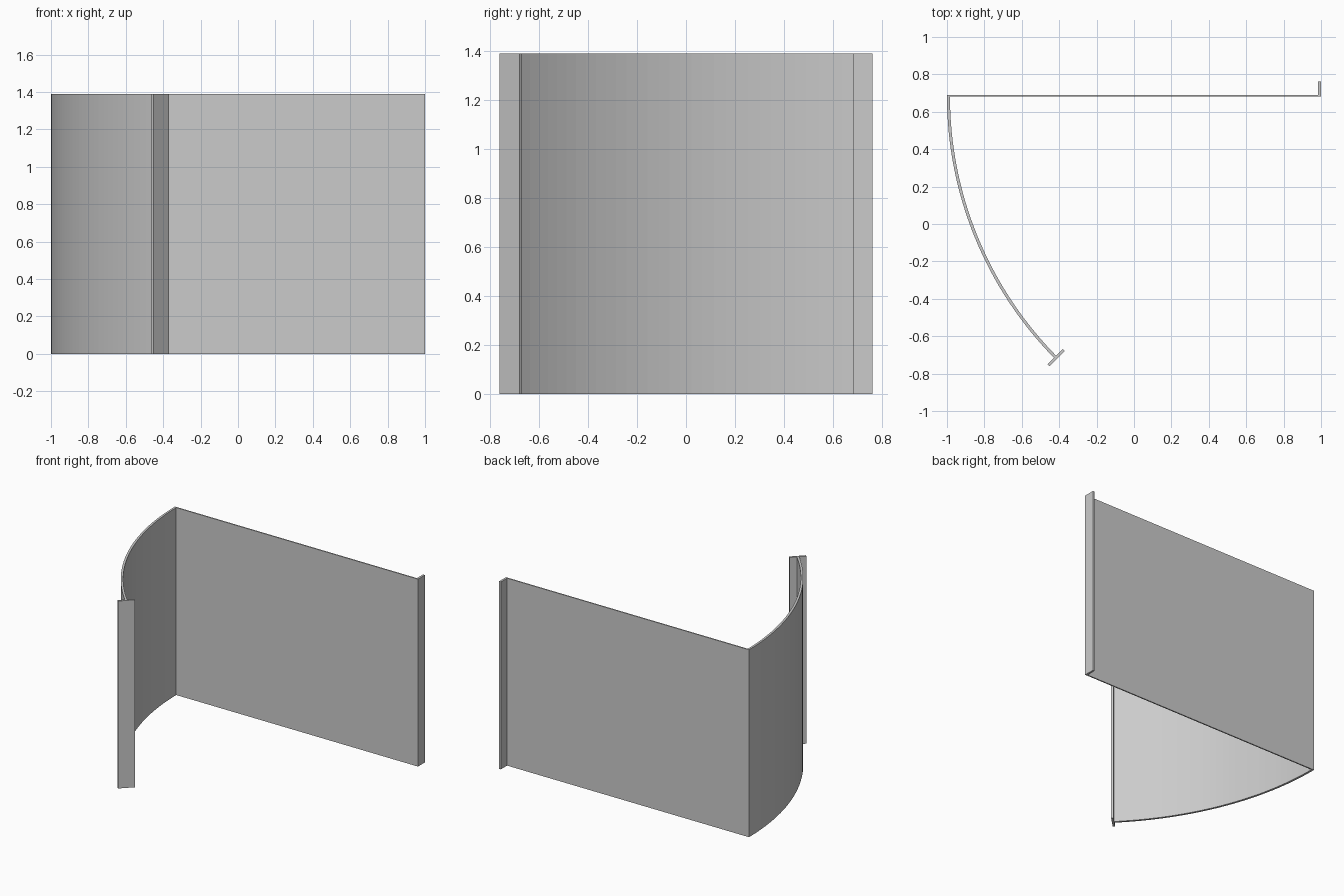
import bpy, bmesh, math
from mathutils import Matrix

cube = bpy.data.objects.get("Cube")
if cube:
    bpy.data.objects.remove(cube, do_unlink=True)

HEIGHT = 1.39
WALL_Y = 0.685

grey = bpy.data.materials.new("plain_grey")
grey.use_nodes = True
grey.diffuse_color = (0.6, 0.6, 0.6, 1)
grey.node_tree.nodes["Principled BSDF"].inputs["Base Color"].default_value = (0.6, 0.6, 0.6, 1)


def extrude_outline(name, outline, matrix=Matrix()):
    """Raise a closed plan outline to the full panel height."""
    bm = bmesh.new()
    # Side walls, with the caps built as quads between the two halves of the outline
    low = [bm.verts.new((x, y, 0)) for x, y in outline]
    high = [bm.verts.new((x, y, HEIGHT)) for x, y in outline]
    n = len(outline)
    for i in range(n):
        j = (i + 1) % n
        bm.faces.new((low[i], low[j], high[j], high[i]))
    for ring in (low, high):
        for i in range(n // 2 - 1):
            bm.faces.new((ring[i], ring[i + 1], ring[n - 2 - i], ring[n - 1 - i]))
    bmesh.ops.recalc_face_normals(bm, faces=bm.faces)
    bm.transform(matrix)
    mesh = bpy.data.meshes.new(name)
    bm.to_mesh(mesh)
    bm.free()
    mesh.materials.append(grey)
    obj = bpy.data.objects.new(name, mesh)
    bpy.context.collection.objects.link(obj)
    return obj


def plate(name, x0, x1, y0, y1, matrix=Matrix()):
    return extrude_outline(name, [(x0, y0), (x1, y0), (x1, y1), (x0, y1)], matrix)


def arc(radius, start, end, steps=32):
    angles = [math.radians(start + (end - start) * i / steps) for i in range(steps + 1)]
    return [(1 + radius * math.cos(a), WALL_Y + radius * math.sin(a)) for a in angles]


# Straight back panel and its end lip
plate("back_panel", -1, 1, 0.681, 0.69)
plate("back_panel_lip", 0.985, 1, 0.681, 0.762)

# Curved side panel, an eighth of a circle
extrude_outline("curved_panel", arc(2, 180, 224.6) + arc(1.984, 224.6, 180))

# Flat end flange set across the end of the curve
turn = Matrix.Translation((-0.4165, -0.715, 0)) @ Matrix.Rotation(math.radians(45), 4, "Z")
plate("curved_panel_flange", -0.0575, 0.0575, -0.008, 0.008, turn)
